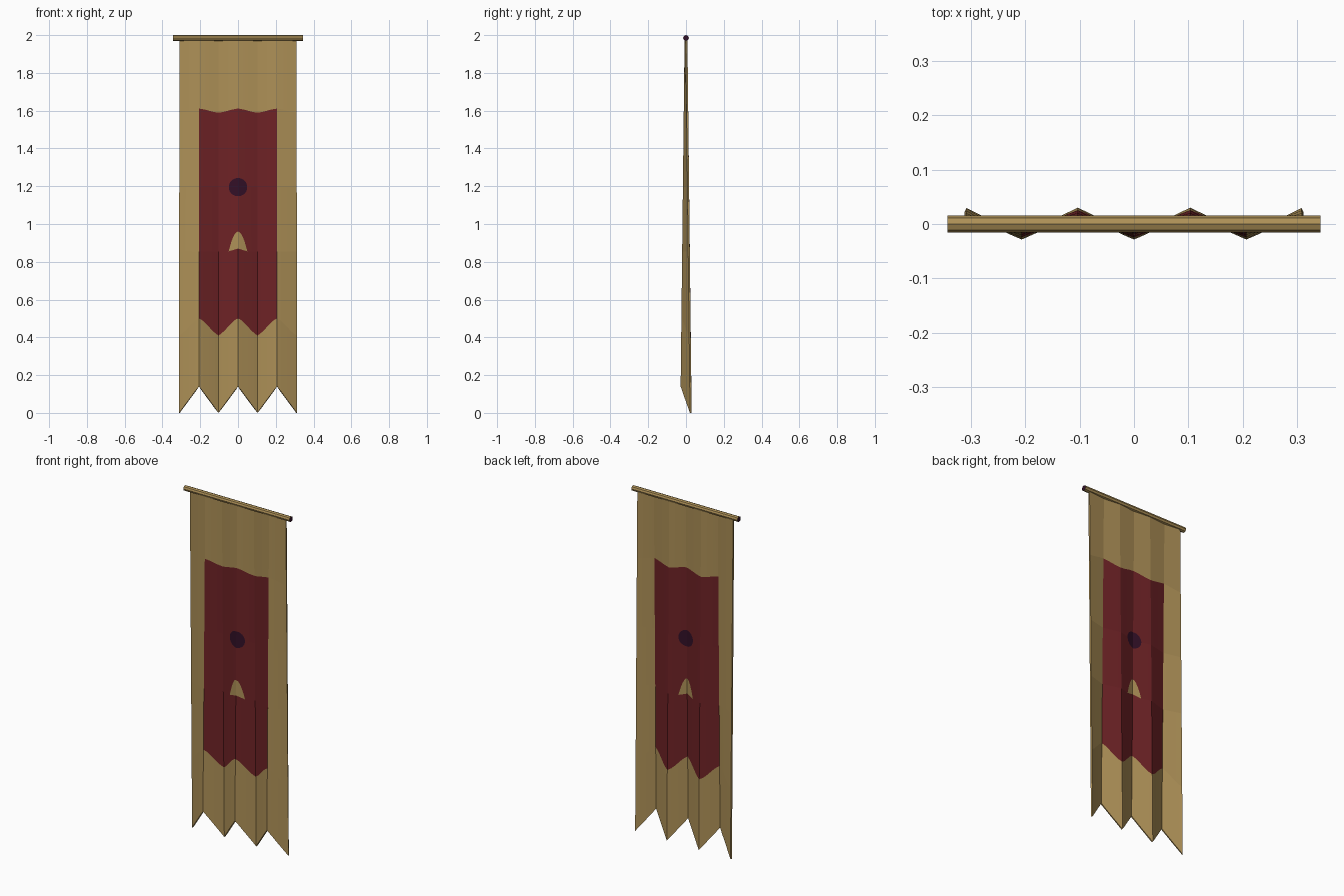
import bpy, bmesh, math

if "Cube" in bpy.data.objects:
    bpy.data.objects.remove(bpy.data.objects["Cube"])

def mat(name, c):
    m = bpy.data.materials.new(name)
    m.diffuse_color = (*c, 1)
    m.use_nodes = True
    m.node_tree.nodes["Principled BSDF"].inputs["Base Color"].default_value = m.diffuse_color
    return m

MATS = [mat("tan cloth", (0.42, 0.28, 0.095)),
        mat("deep red", (0.155, 0.016, 0.019)),
        mat("dark purple", (0.032, 0.005, 0.02))]
TAN, RED, PURPLE = 0, 1, 2

def finish(bm, name):
    bmesh.ops.recalc_face_normals(bm, faces=bm.faces)
    me = bpy.data.meshes.new(name)
    bm.to_mesh(me)
    bm.free()
    ob = bpy.data.objects.new(name, me)
    bpy.context.collection.objects.link(ob)
    for m in MATS:
        me.materials.append(m)
    return ob

# pleated cloth: six folds, dagged hem, painted regions cut along curves
W, N, TOP = 0.31, 6, 1.985
P = 2 * W / N

def zig(x):                       # +1 at back folds and outer edges, -1 at front folds
    u = (x + W) / P % 2
    return 1 - 2 * u if u <= 1 else 2 * u - 3

def depth(x, z):                  # folds deepen towards the hem
    return zig(x) * (0.003 + 0.0225 * (TOP - z) / TOP)

def wave(x):
    return 0.5 * zig(x) + 0.5 * -math.cos(math.pi * x / P)

R, S = 0.048, 0.048               # dot radius, arch half width

def curves(x):
    """Heights of the colour boundaries at x, bottom to top."""
    hem = 0.07 * (1 - zig(x))
    a = min(1, abs(x) / S)
    arch_top = 0.855 + 0.105 * (1 - a ** 1.9)
    arch_low = 0.87 - 0.015 * a
    if a >= 1:
        arch_top = arch_low = 0.855
    d = math.sqrt(max(0, R * R - x * x))
    return [hem, 0.455 - 0.045 * wave(x), arch_low, arch_top,
            1.195 - d, 1.195 + d, 1.60 - 0.011 * wave(x), TOP]

BANDS = [TAN, RED, TAN, RED, PURPLE, RED, TAN]
xs = {round(-W + i * P / 6, 6) for i in range(N * 6 + 1)}
xs |= {round(R * math.sin(math.pi * i / 16), 6) for i in range(-8, 9)}
xs = sorted(xs)

bm = bmesh.new()
cache = {}

def vert(x, z):
    k = (round(x, 5), round(z, 5))
    if k not in cache:
        cache[k] = bm.verts.new((x, depth(x, z), z))
    return cache[k]

for x0, x1 in zip(xs, xs[1:]):
    c0, c1 = curves(x0), curves(x1)
    for b, col in enumerate(BANDS):
        loop = [vert(x0, c0[b]), vert(x1, c1[b]), vert(x1, c1[b + 1]), vert(x0, c0[b + 1])]
        loop = list(dict.fromkeys(loop))
        if len(loop) > 2:
            f = bm.faces.new(loop)
            f.material_index = TAN if abs(x0 + x1) / 2 > 2 * P else col
cloth = finish(bm, "banner_cloth")
mod = cloth.modifiers.new("thickness", 'SOLIDIFY')
mod.thickness = 0.009
mod.offset = 0

# octagonal hanging rod with dark ends
bm = bmesh.new()
bmesh.ops.create_cone(bm, cap_ends=True, segments=8, radius1=0.0155, radius2=0.0155, depth=0.686)
for f in bm.faces:
    f.material_index = PURPLE if abs(f.normal.z) > 0.9 else TAN
rod = finish(bm, "hanging_rod")
rod.rotation_euler = (0, math.pi / 2, 0)
rod.location = (0, 0, 1.9845)
